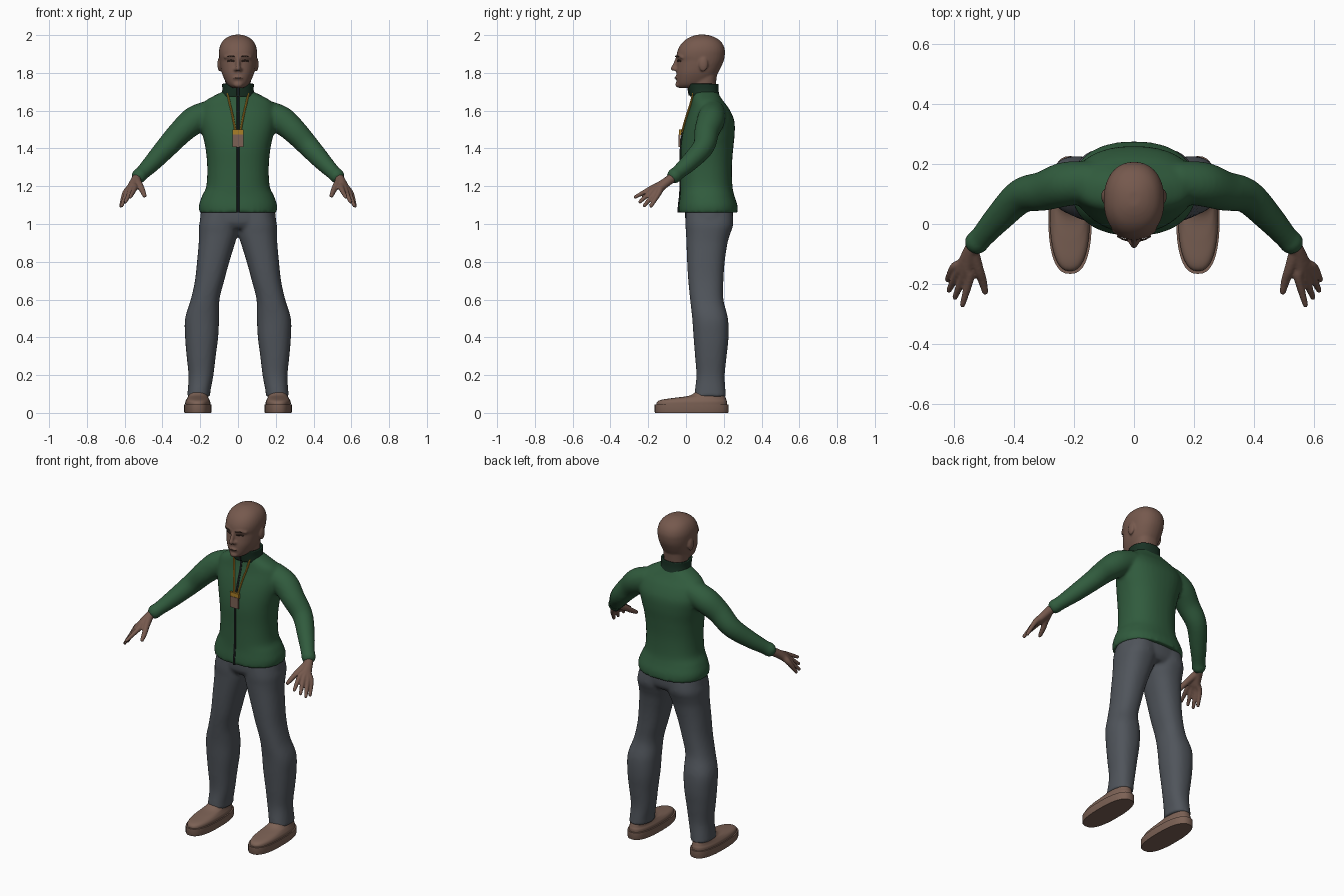
import bpy, bmesh, math
from mathutils import Vector, Matrix

cube = bpy.data.objects.get("Cube")
if cube:
    bpy.data.objects.remove(cube, do_unlink=True)


def material(name, rgb):
    m = bpy.data.materials.new(name)
    m.use_nodes = True
    m.diffuse_color = (*rgb, 1)
    m.node_tree.nodes["Principled BSDF"].inputs["Base Color"].default_value = (*rgb, 1)
    return m


SKIN = material("brown skin", (0.18, 0.1, 0.075))
SHOE = material("shoe brown", (0.2, 0.12, 0.09))
GREEN = material("jacket green", (0.03, 0.105, 0.047))
DARK_GREEN = material("collar dark green", (0.01, 0.032, 0.018))
GREY = material("trouser grey", (0.08, 0.09, 0.105))
BLACK = material("zip black", (0.015, 0.02, 0.02))
GOLD = material("strap gold", (0.4, 0.21, 0.02))
HAIR = material("dark brown", (0.05, 0.028, 0.02))


def spline(pts, steps=5):
    """Catmull-Rom through tuples of any length."""
    pts = [pts[0], *pts, pts[-1]]
    out = []
    for a, b, c, d in zip(pts, pts[1:], pts[2:], pts[3:]):
        for i in range(steps):
            t = i / steps
            out.append(tuple(0.5 * (2 * q + (r - p) * t + (2 * p - 5 * q + 4 * r - s) * t * t
                                    + (3 * q - p - 3 * r + s) * t ** 3)
                             for p, q, r, s in zip(a, b, c, d)))
    return out + [tuple(pts[-1])]


def skin_rings(bm, rings, caps=True):
    rows = [[bm.verts.new(p) for p in ring] for ring in rings]
    n = len(rows[0])
    for lo, hi in zip(rows, rows[1:]):
        for i in range(n):
            j = (i + 1) % n
            bm.faces.new((lo[i], lo[j], hi[j], hi[i]))
    if caps:
        bm.faces.new(rows[0])
        bm.faces.new(rows[-1])


def loft(bm, secs, side=1, power=2.3, n=36, caps=True, steps=5):
    """Stack horizontal rounded outlines (z, x0, x1, y0, y1)."""
    rings = []
    for z, x0, x1, y0, y1 in spline(secs, steps):
        ring = []
        for i in range(n):
            a = math.tau * i / n
            c, s = math.cos(a), math.sin(a)
            u = math.copysign(abs(c) ** (2 / power), c)
            v = math.copysign(abs(s) ** (2 / power), s)
            ring.append((side * ((x0 + x1) / 2 + u * (x1 - x0) / 2), (y0 + y1) / 2 + v * (y1 - y0) / 2, z))
        rings.append(ring)
    skin_rings(bm, rings, caps)


def ball(bm, centre, size):
    m = Matrix.Translation(centre) @ Matrix.Diagonal((*size, 1))
    bmesh.ops.create_uvsphere(bm, u_segments=20, v_segments=12, radius=1, matrix=m)


def limb(bm, pts, side=1, n=16, steps=5):
    """Round tube through (x, y, z, radius) with rounded ends."""
    path = [(Vector((side * x, y, z)), r) for x, y, z, r in spline(pts, steps)]
    rings = []
    for i, (p, r) in enumerate(path):
        d = path[min(i + 1, len(path) - 1)][0] - path[max(i - 1, 0)][0]
        u = d.cross(Vector((0, 0.3, 1))).normalized()
        v = d.cross(u).normalized()
        rings.append([p + r * (u * math.cos(math.tau * k / n) + v * math.sin(math.tau * k / n))
                      for k in range(n)])
    skin_rings(bm, rings)
    for p, r in (path[0], path[-1]):
        ball(bm, p, (r, r, r))


def box(bm, centre, size):
    bmesh.ops.create_cube(bm, size=1, matrix=Matrix.Translation(centre) @ Matrix.Diagonal((*size, 1)))


def finish(bm, name, mat, voxel=0, smooth=4):
    bmesh.ops.recalc_face_normals(bm, faces=bm.faces)
    me = bpy.data.meshes.new(name)
    bm.to_mesh(me)
    bm.free()
    me.materials.append(mat)
    me.shade_smooth()
    me.set_sharp_from_angle(angle=0.7)
    ob = bpy.data.objects.new(name, me)
    bpy.context.collection.objects.link(ob)
    if voxel:  # fuse overlapping volumes into one soft surface
        rm = ob.modifiers.new("fuse", "REMESH")
        rm.mode, rm.voxel_size, rm.use_smooth_shade = "VOXEL", voxel, True
        sm = ob.modifiers.new("soften", "SMOOTH")
        sm.factor, sm.iterations = 0.5, smooth
    return ob


def front_y(secs, x, z, power=2.3):
    """Front surface depth of a loft at x, z."""
    _, x0, x1, y0, y1 = min(spline(secs, 12), key=lambda s: abs(s[0] - z))
    u = min(1, abs(x - (x0 + x1) / 2) / ((x1 - x0) / 2))
    return (y0 + y1) / 2 - (y1 - y0) / 2 * (1 - u ** power) ** (1 / power)


def even(rows):
    return [(z, -w, w, y0, y1) for z, w, y0, y1 in rows]


# Jacket: torso with both sleeves
torso = even([(1.06, .205, -.04, .275), (1.1, .207, -.038, .272), (1.15, .19, -.032, .256),
              (1.2, .168, -.03, .246), (1.3, .163, -.028, .243), (1.4, .172, -.028, .25),
              (1.48, .19, -.018, .258), (1.55, .205, 0, .255), (1.61, .198, .02, .228),
              (1.65, .175, .03, .198), (1.685, .115, .035, .175), (1.705, .07, .035, .165)])
bm = bmesh.new()
loft(bm, torso)
for s in (1, -1):
    limb(bm, [(.15, .14, 1.585, .07), (.23, .132, 1.55, .074), (.3, .11, 1.49, .066),
              (.375, .093, 1.41, .058), (.45, .02, 1.328, .048), (.505, -.042, 1.272, .039),
              (.522, -.06, 1.256, .041)], s, n=24)
finish(bm, "jacket", GREEN, .01)

# Collar and zip
bm = bmesh.new()
loft(bm, even([(1.675, .088, .022, .178), (1.71, .083, .014, .172), (1.742, .085, .008, .172)]), caps=False)
collar = finish(bm, "collar", DARK_GREEN)
wall = collar.modifiers.new("thickness", "SOLIDIFY")
wall.thickness, wall.offset = .01, -1
bm = bmesh.new()
loft(bm, [(z, -.008, .008, y0 - .005, y0 + .015) for z, _, _, y0, _ in torso[:-1]], n=8)
loft(bm, [(1.68, -.008, .008, .014, .03), (1.735, -.008, .008, .004, .02)], n=8)
finish(bm, "zip", BLACK)

# Neck strap and badge
bm = bmesh.new()
for s in (1, -1):
    limb(bm, [(x, front_y(torso, x, z) - .005, z, .0055)
              for x, z in ((.055, 1.69), (.042, 1.63), (.028, 1.57), (.013, 1.49))], s, n=8)
box(bm, (0, -.03, 1.485), (.06, .012, .028))
finish(bm, "neck_strap", GOLD)
bm = bmesh.new()
box(bm, (0, -.034, 1.441), (.056, .009, .066))
finish(bm, "badge", SHOE)

# Trousers: pelvis with both legs
bm = bmesh.new()
loft(bm, even([(.975, .17, .02, .225), (1.01, .2, -.002, .247), (1.08, .195, -.005, .25)]))
for s in (1, -1):
    loft(bm, [(1.08, -.01, .185, 0, .245), (1, -.005, .205, -.003, .25), (.95, 0, .207, 0, .235),
              (.9, .015, .208, .002, .22), (.8, .046, .217, .006, .205), (.7, .073, .228, .012, .198),
              (.6, .098, .25, .022, .198), (.5, .1, .28, .033, .222), (.4, .105, .28, .04, .225),
              (.3, .118, .272, .048, .215), (.2, .13, .262, .055, .205), (.12, .145, .266, .047, .209),
              (.085, .148, .27, .042, .212)], s)
finish(bm, "trousers", GREY, .01)

# Shoes: flat sole with a lower, rounded upper
for s, label in ((1, "left"), (-1, "right")):
    bm = bmesh.new()
    loft(bm, [(0, .142, .283, -.163, .223), (.006, .14, .285, -.166, .226), (.044, .14, .285, -.166, .226)],
         s, power=2.5, steps=1)
    finish(bm, label + "_sole", SHOE)
    bm = bmesh.new()
    loft(bm, [(.04, .147, .279, -.157, .217), (.058, .147, .279, -.153, .217), (.07, .152, .274, -.128, .213),
              (.08, .157, .268, -.06, .21), (.092, .16, .262, .02, .206), (.12, .165, .255, .06, .2)],
         s, power=2.4)
    finish(bm, label + "_shoe_upper", SHOE)

# Hands: four fingers and a thumb fanning from the wrist
    bm = bmesh.new()
    tips = [((.547, -.18, 1.19), (.57, -.268, 1.143)), ((.568, -.177, 1.177), (.595, -.243, 1.118)),
            ((.586, -.163, 1.167), (.615, -.22, 1.098)), ((.598, -.145, 1.162), (.62, -.185, 1.095))]
    for knuckle, tip in tips:
        limb(bm, [(.515, -.05, 1.262, .027), (.54, -.085, 1.235, .025),
                  (*(Vector((.555, -.125, 1.208)).lerp(Vector(knuckle), .3)), .021),
                  (*knuckle, .0155), (*tip, .0095)], s)
    limb(bm, [(.54, -.085, 1.235, .023), (.518, -.15, 1.2, .018), (.505, -.185, 1.175, .015),
              (.495, -.225, 1.15, .011)], s)
    finish(bm, label + "_hand", SKIN, .005, 2)

# Head with neck, nose, brow, lips and ears
skull = even([(1.72, .028, -.035, .06), (1.735, .052, -.046, .12), (1.76, .069, -.05, .145),
              (1.8, .086, -.051, .17), (1.84, .094, -.047, .19), (1.865, .097, -.045, .2),
              (1.89, .1, -.05, .205), (1.92, .1, -.044, .206), (1.95, .092, -.028, .196),
              (1.975, .075, -.003, .175), (1.993, .048, .03, .142), (2.002, .02, .06, .11)])
bm = bmesh.new()
loft(bm, skull, power=2.2)
loft(bm, even([(1.64, .068, .035, .16), (1.7, .066, .032, .155), (1.8, .07, .03, .165)]))
limb(bm, [(0, -.046, 1.878, .009), (0, -.058, 1.845, .011), (0, -.068, 1.823, .013)])
limb(bm, [(-.022, -.047, 1.772, .006), (0, -.052, 1.774, .008), (.022, -.047, 1.772, .006)])
ball(bm, (0, -.042, 1.738), (.024, .014, .016))
for s in (1, -1):
    limb(bm, [(.012, -.044, 1.886, .009), (.04, -.036, 1.89, .01), (.066, -.02, 1.883, .009)], s)
    ball(bm, (s * .013, -.053, 1.818), (.01, .014, .009))
    ball(bm, (s * .098, .092, 1.845), (.011, .024, .038))
finish(bm, "head", SKIN, .006, 3)

# Eyes, brows and mouth line
bm = bmesh.new()
for s in (1, -1):
    for z, r, off in ((1.864, .0045, 0), (1.888, .003, .007)):
        limb(bm, [(x, front_y(skull, x, z, 2.2) - off, z + dz, r)
                  for x, dz in ((.022, -.001), (.038, .002), (.054, -.001))], s, n=8)
finish(bm, "eyes_and_brows", HAIR)
bm = bmesh.new()
limb(bm, [(-.024, -.05, 1.772, .002), (0, -.059, 1.773, .002), (.024, -.05, 1.772, .002)], n=8)
finish(bm, "mouth_line", HAIR)
